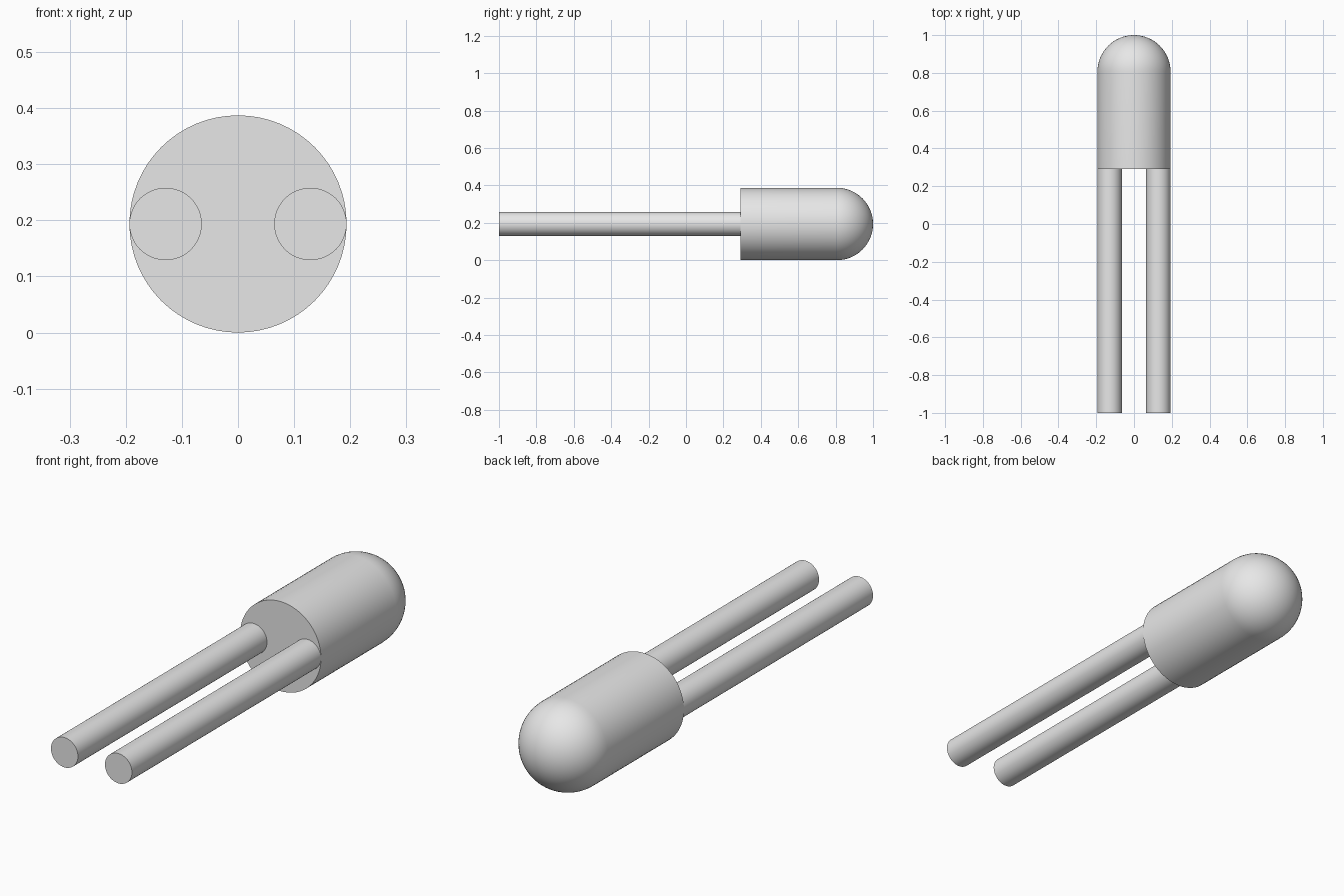
import bpy
import bmesh
from math import sin, cos, pi, radians
from mathutils import Matrix, Vector

cube = bpy.data.objects.get("Cube")
if cube:
    bpy.data.objects.remove(cube, do_unlink=True)

U = 2 / 31            # lead radius, the module of the design
R = 3 * U             # bulb radius
BASE = -1 + 20 * U    # where the leads meet the bulb
SHOULDER = 1 - R      # where the dome begins

grey = bpy.data.materials.new("light_grey")
grey.use_nodes = True
grey.diffuse_color = (0.8, 0.8, 0.8, 1)
grey.node_tree.nodes["Principled BSDF"].inputs["Base Color"].default_value = (0.8, 0.8, 0.8, 1)


def lathe(name, profile, x, segments):
    """Turn a (radius, y) profile around an axis parallel to y."""
    bm = bmesh.new()
    verts = [bm.verts.new((r, y, 0)) for r, y in profile]
    edges = [bm.edges.new(pair) for pair in zip(verts, verts[1:])]
    bmesh.ops.spin(bm, geom=verts + edges, cent=(0, 0, 0), axis=(0, 1, 0),
                   angle=2 * pi, steps=segments, use_duplicate=False)
    bmesh.ops.remove_doubles(bm, verts=bm.verts, dist=1e-5)
    bmesh.ops.recalc_face_normals(bm, faces=bm.faces)
    bmesh.ops.transform(bm, matrix=Matrix.Translation(Vector((x, 0, R))), verts=bm.verts)
    mesh = bpy.data.meshes.new(name)
    bm.to_mesh(mesh)
    bm.free()
    mesh.materials.append(grey)
    obj = bpy.data.objects.new(name, mesh)
    bpy.context.collection.objects.link(obj)
    bpy.ops.object.select_all(action="DESELECT")
    obj.select_set(True)
    bpy.context.view_layer.objects.active = obj
    bpy.ops.object.shade_smooth_by_angle(angle=radians(30))


# Bulb: flat base, straight wall and hemispherical dome
RINGS = 16
dome = [(R * cos(i * pi / 2 / RINGS), SHOULDER + R * sin(i * pi / 2 / RINGS))
        for i in range(RINGS)]
lathe("bulb", [(0, BASE), (R, BASE)] + dome + [(0, 1)], 0, 64)

# Two straight round leads
for side, x in (("left", 2 * U), ("right", -2 * U)):
    lathe(side + "_lead", [(0, -1), (U, -1), (U, BASE), (0, BASE)], x, 48)
